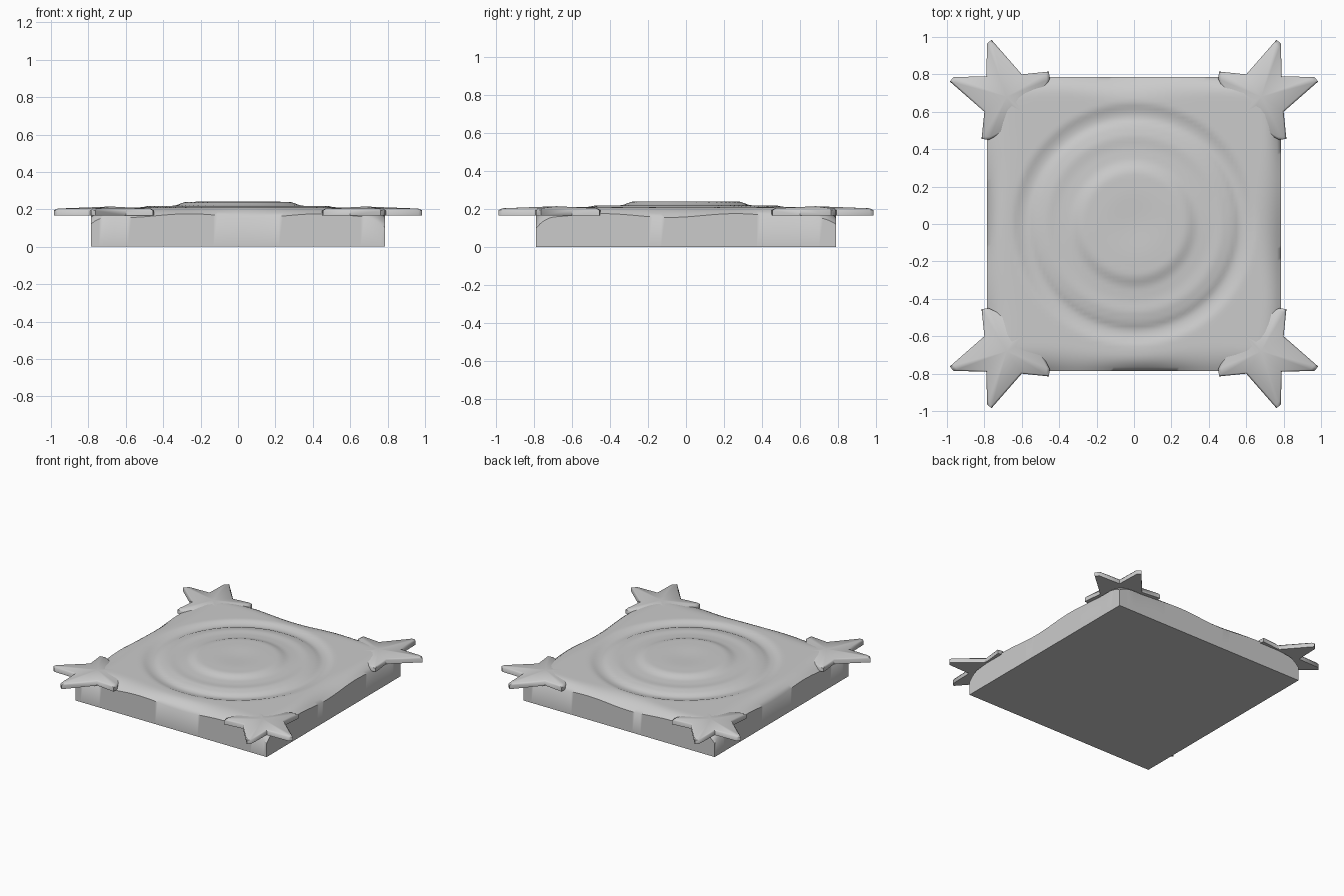
import bpy, bmesh, math
from mathutils import Vector

old = bpy.data.objects.get("Cube")
if old:
    bpy.data.objects.remove(old, do_unlink=True)

stone = bpy.data.materials.new("grey_stone")
stone.use_nodes = True
grey = (0.6, 0.6, 0.6, 1)
stone.diffuse_color = grey
stone.node_tree.nodes["Principled BSDF"].inputs["Base Color"].default_value = grey

HALF = 0.787
# Radius and height of the concentric rings
RINGS = [(0, 0.236), (0.18, 0.241), (0.27, 0.24), (0.35, 0.219), (0.41, 0.216),
         (0.47, 0.219), (0.52, 0.211), (0.57, 0.194), (0.60, 0.197), (0.65, 0.211),
         (0.72, 0.211), (2, 0.208)]


def ring_height(r):
    for (r0, z0), (r1, z1) in zip(RINGS, RINGS[1:]):
        if r <= r1:
            t = (r - r0) / (r1 - r0)
            t = t * t * (3 - 2 * t)
            return z0 + (z1 - z0) * t
    return RINGS[-1][1]


def top_height(x, y):
    z = ring_height(math.hypot(x, y))
    # Pillowed border, uneven like worn stone
    for along, across in ((x, y), (y, x)):
        width = 0.13 + 0.025 * math.sin(7 * along + 2 * across)
        depth = 0.045 + 0.01 * math.cos(9 * along + across)
        d = max(0, 1 - (HALF - abs(across)) / width)
        z -= depth * d ** 2.5
    return z


def finish(bm, name, angle):
    bmesh.ops.recalc_face_normals(bm, faces=bm.faces)
    mesh = bpy.data.meshes.new(name)
    bm.to_mesh(mesh)
    bm.free()
    mesh.materials.append(stone)
    obj = bpy.data.objects.new(name, mesh)
    bpy.context.collection.objects.link(obj)
    bpy.ops.object.select_all(action="DESELECT")
    obj.select_set(True)
    bpy.context.view_layer.objects.active = obj
    bpy.ops.object.shade_smooth_by_angle(angle=math.radians(angle))
    return obj


# Square slab with carved rings on top
bm = bmesh.new()
bmesh.ops.create_grid(bm, x_segments=72, y_segments=72, size=HALF)
for v in bm.verts:
    v.co.z = top_height(v.co.x, v.co.y)
rim = [e for e in bm.edges if e.is_boundary]
wall = bmesh.ops.extrude_edge_only(bm, edges=rim)["geom"]
for v in wall:
    if isinstance(v, bmesh.types.BMVert):
        v.co.z = 0
bmesh.ops.contextual_create(bm, geom=[e for e in bm.edges if e.is_boundary])
finish(bm, "ringed_slab", 50)

# Five-pointed star on each corner; half outline mirrored over the diagonal
HALF_STAR = [(0.79, 0.79), (0.965, 0.785), (0.985, 0.762), (0.80, 0.60),
             (0.815, 0.455), (0.775, 0.45), (0.60, 0.54), (0.46, 0.46)]
outline = HALF_STAR + [(y, x) for x, y in reversed(HALF_STAR[1:-1])]
CENTRE = Vector((0.68, 0.68))


def star(name, sx, sy):
    bm = bmesh.new()
    low, edge, top = [], [], []
    for p in outline:
        p = Vector(p)
        q = CENTRE + (p - CENTRE) * 0.93
        low.append(bm.verts.new((p.x * sx, p.y * sy, 0.166)))
        edge.append(bm.verts.new((p.x * sx, p.y * sy, 0.194)))
        top.append(bm.verts.new((q.x * sx, q.y * sy, 0.204)))
    peak = bm.verts.new((CENTRE.x * sx, CENTRE.y * sy, 0.215))
    n = len(outline)
    for i in range(n):
        j = (i + 1) % n
        bm.faces.new((low[i], low[j], edge[j], edge[i]))
        bm.faces.new((edge[i], edge[j], top[j], top[i]))
        bm.faces.new((top[i], top[j], peak))
    bm.faces.new(low)
    finish(bm, name, 50)


for side, sx in (("left", 1), ("right", -1)):
    for end, sy in (("front", -1), ("back", 1)):
        star(f"{end}_{side}_star", sx, sy)
